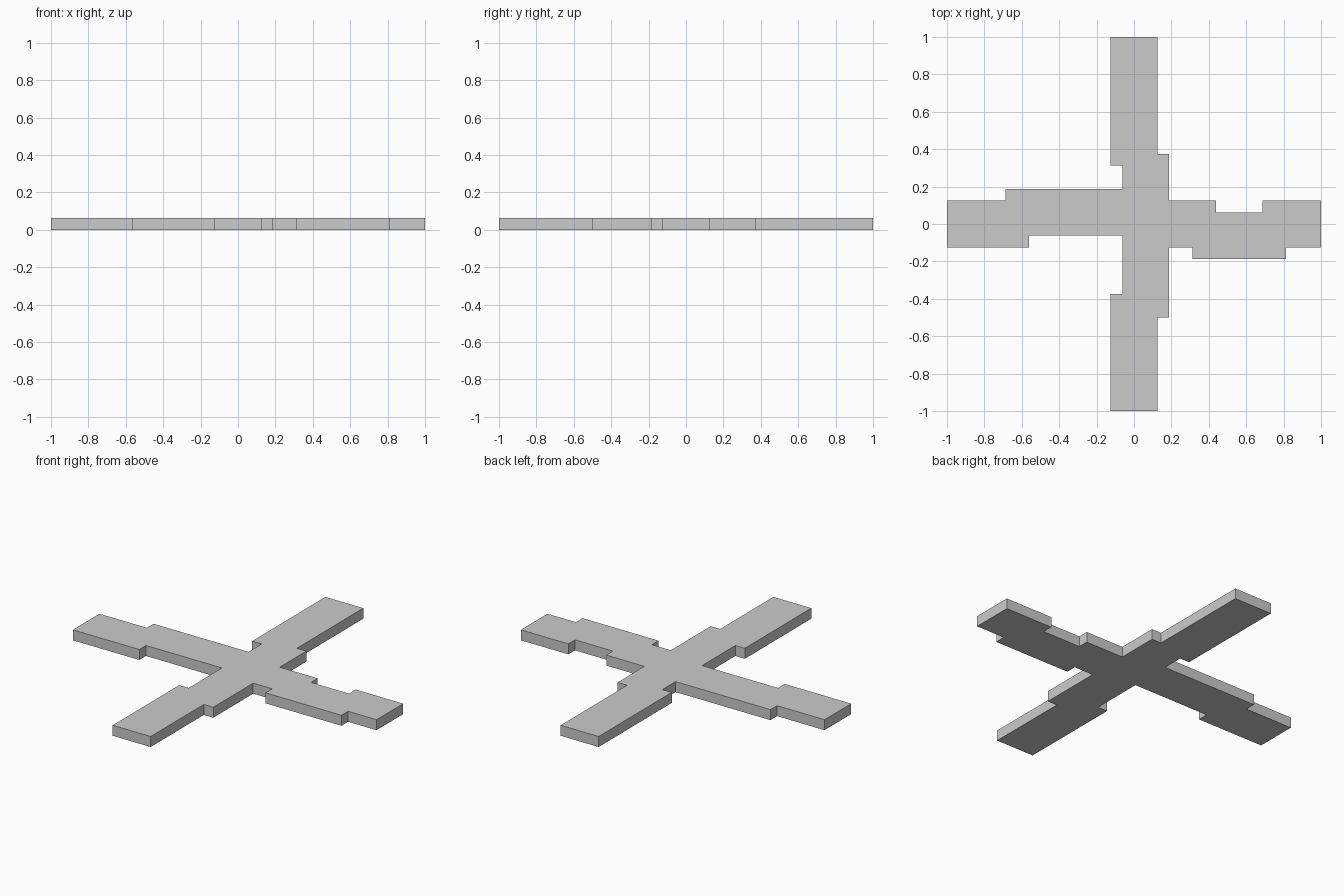
import bpy
import bmesh

if "Cube" in bpy.data.objects:
    bpy.data.objects.remove(bpy.data.objects["Cube"])

UNIT = 1 / 16  # everything sits on a 1/16 grid

# Outline of the crossroads slab, clockwise from the north arm's left corner, in grid units
outline = [
    # north arm and its right-hand step
    (-2, 16), (2, 16), (2, 6), (3, 6), (3, 2),
    # east arm
    (7, 2), (7, 1), (11, 1), (11, 2), (16, 2), (16, -2),
    (13, -2), (13, -3), (5, -3), (5, -2), (3, -2),
    # south arm
    (3, -8), (2, -8), (2, -16), (-2, -16), (-2, -6), (-1, -6), (-1, -1),
    # west arm
    (-9, -1), (-9, -2), (-16, -2), (-16, 2), (-11, 2), (-11, 3), (-1, 3),
    # back to the north arm
    (-1, 5), (-2, 5),
]

# Flat profile extruded to one unit of thickness
bm = bmesh.new()
base = bm.faces.new([bm.verts.new((x * UNIT, y * UNIT, 0)) for x, y in outline])
extruded = bmesh.ops.extrude_face_region(bm, geom=[base], use_keep_orig=True)
top = [v for v in extruded["geom"] if isinstance(v, bmesh.types.BMVert)]
bmesh.ops.translate(bm, verts=top, vec=(0, 0, UNIT))
bmesh.ops.recalc_face_normals(bm, faces=bm.faces)

mesh = bpy.data.meshes.new("cross_path_slab")
bm.to_mesh(mesh)
bm.free()
slab = bpy.data.objects.new("cross_path_slab", mesh)
bpy.context.collection.objects.link(slab)
